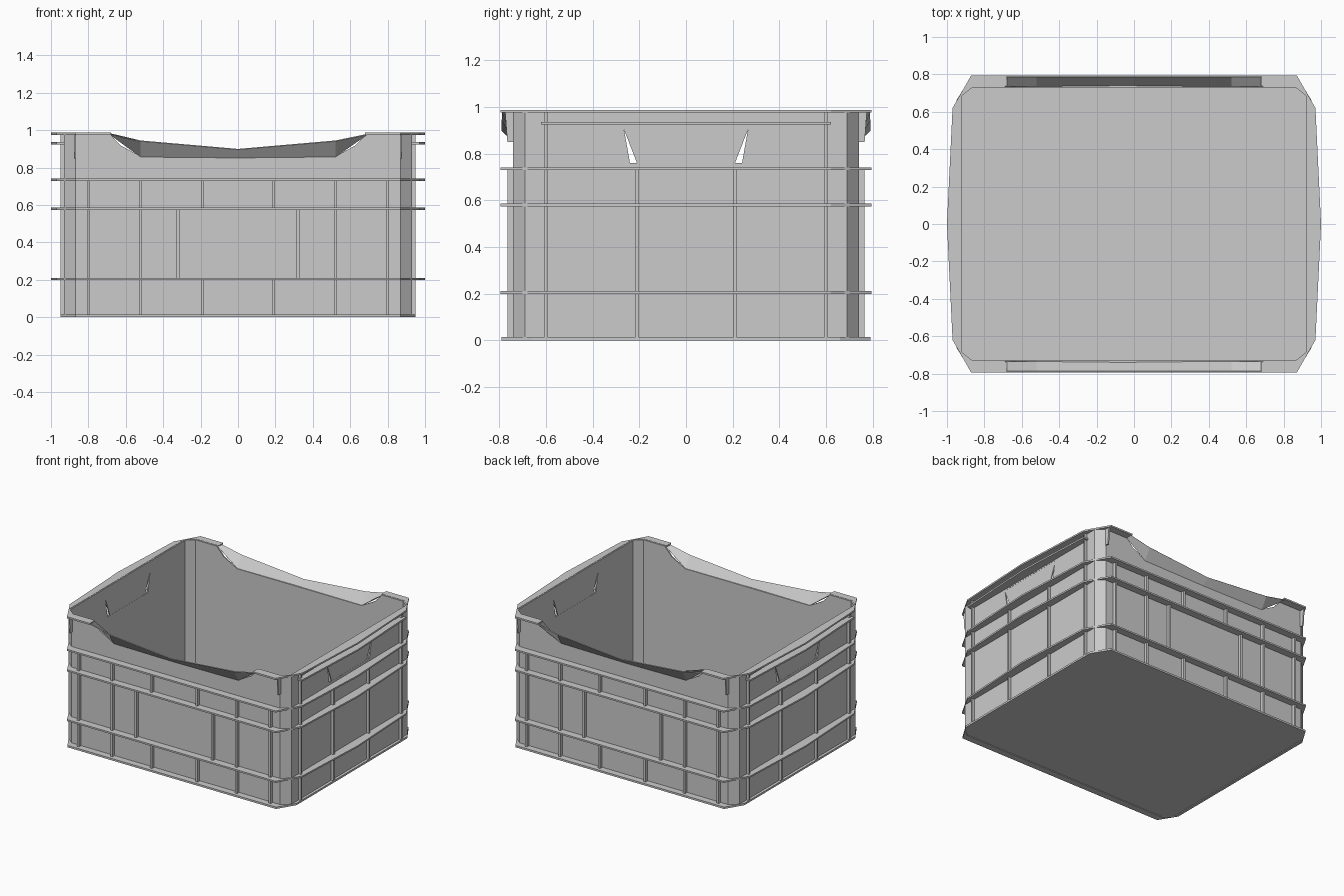
import bpy, bmesh

if "Cube" in bpy.data.objects:
    bpy.data.objects.remove(bpy.data.objects["Cube"])

# maps (u, v, depth) to world for a profile drawn on a plane facing each axis
PLANES = {
    'X': lambda u, v, d: (d, u, v),
    'Y': lambda u, v, d: (u, d, v),
    'Z': lambda u, v, d: (u, v, d),
}


def finish(name, bm, mirror=""):
    bmesh.ops.recalc_face_normals(bm, faces=bm.faces)
    me = bpy.data.meshes.new(name)
    bm.to_mesh(me)
    bm.free()
    ob = bpy.data.objects.new(name, me)
    bpy.context.collection.objects.link(ob)
    if mirror:
        m = ob.modifiers.new("mirror", 'MIRROR')
        m.use_axis = ['X' in mirror, 'Y' in mirror, False]
        m.use_mirror_merge = False
    return ob


def prism(bm, pts, plane, d0, d1):
    f = PLANES[plane]
    a = [bm.verts.new(f(u, v, d0)) for u, v in pts]
    b = [bm.verts.new(f(u, v, d1)) for u, v in pts]
    bm.faces.new(a)
    bm.faces.new(b[::-1])
    n = len(pts)
    for i in range(n):
        j = (i + 1) % n
        bm.faces.new((a[i], a[j], b[j], b[i]))


def part(name, pts, plane, d0, d1, mirror=""):
    bm = bmesh.new()
    prism(bm, pts, plane, d0, d1)
    return finish(name, bm, mirror)


def rect(u0, u1, v0, v1):
    return [(u0, v0), (u1, v0), (u1, v1), (u0, v1)]


# floor
part("floor", [(-.93, -.69), (-.87, -.74), (.87, -.74), (.93, -.69),
               (.93, .69), (.87, .74), (-.87, .74), (-.93, .69)], 'Z', .005, .02)

# front and back walls with the dipped top edge
part("long_walls", [(-.87, .005), (.87, .005), (.87, .985), (.69, .985), (.63, .92), (.52, .86),
                    (-.52, .86), (-.63, .92), (-.69, .985), (-.87, .985)], 'Y', -.74, -.73, "Y")

# side walls with the handle opening
part("side_walls", [(-.69, .005), (.69, .005), (.69, .985), (.28, .985), (.24, .76),
                    (-.24, .76), (-.28, .985), (-.69, .985)], 'X', .92, .93, "X")
part("handle_bars", rect(-.28, .28, .915, .985), 'X', .92, .93, "X")
part("handle_panels", [(-.21, .76), (.21, .76), (.27, .915), (-.27, .915)], 'X', .921, .929, "X")

# chamfered corner posts
part("corner_posts", [(.87, .74), (.93, .69), (.92, .685), (.865, .73)], 'Z', .005, .985, "XY")

# horizontal ribs around the crate
rib = [(0, .739), (0, .795), (.87, .795), (.97, .62), (1, 0), (.929, 0), (.929, .69), (.87, .739)]
for label, z in (("lower", .205), ("middle", .58), ("upper", .735)):
    part(label + "_rib", rib, 'Z', z - .006, z + .006, "XY")
part("base_rib", [(0, .739), (0, .79), (.87, .79), (.95, .66), (.95, 0),
                  (.929, 0), (.929, .69), (.87, .739)], 'Z', 0, .014, "XY")

# top rim: corner flanges, side ribs and corner skirts
part("rim_corners", [(.68, .739), (.68, .795), (.87, .795), (.97, .62),
                     (.929, .62), (.929, .69), (.87, .739)], 'Z', .975, .987, "XY")
for label, z in (("rim", .981), ("handle", .93)):
    part(label + "_side_rib", [(.929, -.62), (.97, -.62), (1, 0), (.97, .62), (.929, .62)],
         'Z', z - .006, z + .006, "X")
part("corner_skirts", [(.739, .985), (.775, .985), (.765, .85), (.739, .85)], 'X', .865, .875, "XY")

# sloping lip along the dip of the long walls
bm = bmesh.new()
xs = (-.69, -.52, 0, .52, .69)
inner = [bm.verts.new((x, -.735, z)) for x, z in zip(xs, (.985, .86, .855, .86, .985))]
outer = [bm.verts.new((x, -.785, z)) for x, z in zip(xs, (.98, .945, .9, .945, .98))]
for i in range(4):
    bm.faces.new((inner[i], inner[i + 1], outer[i + 1], outer[i]))
lip = finish("dip_lips", bm, "Y")
lip.modifiers.new("thickness", 'SOLIDIFY').thickness = .006

# vertical ribs in each row of the long walls
bm = bmesh.new()
rows = ((.014, .2, (.8, .52, .19)), (.21, .574, (.8, .52, .32)), (.586, .73, (.8, .52, .19)))
for z0, z1, places in rows:
    for x in places:
        prism(bm, rect(x - .008, x + .008, z0, z1), 'Y', .739, .765)
finish("long_wall_ribs", bm, "XY")

# vertical ribs in each row of the side walls
bm = bmesh.new()
for z0, z1, places in ((.014, .2, (.6, .21)), (.21, .574, (.6, .21)),
                       (.586, .73, (.6, .21)), (.74, .975, (.6,))):
    for y in places:
        prism(bm, rect(y - .007, y + .007, z0, z1), 'X', .929, .95)
finish("side_wall_ribs", bm, "XY")
